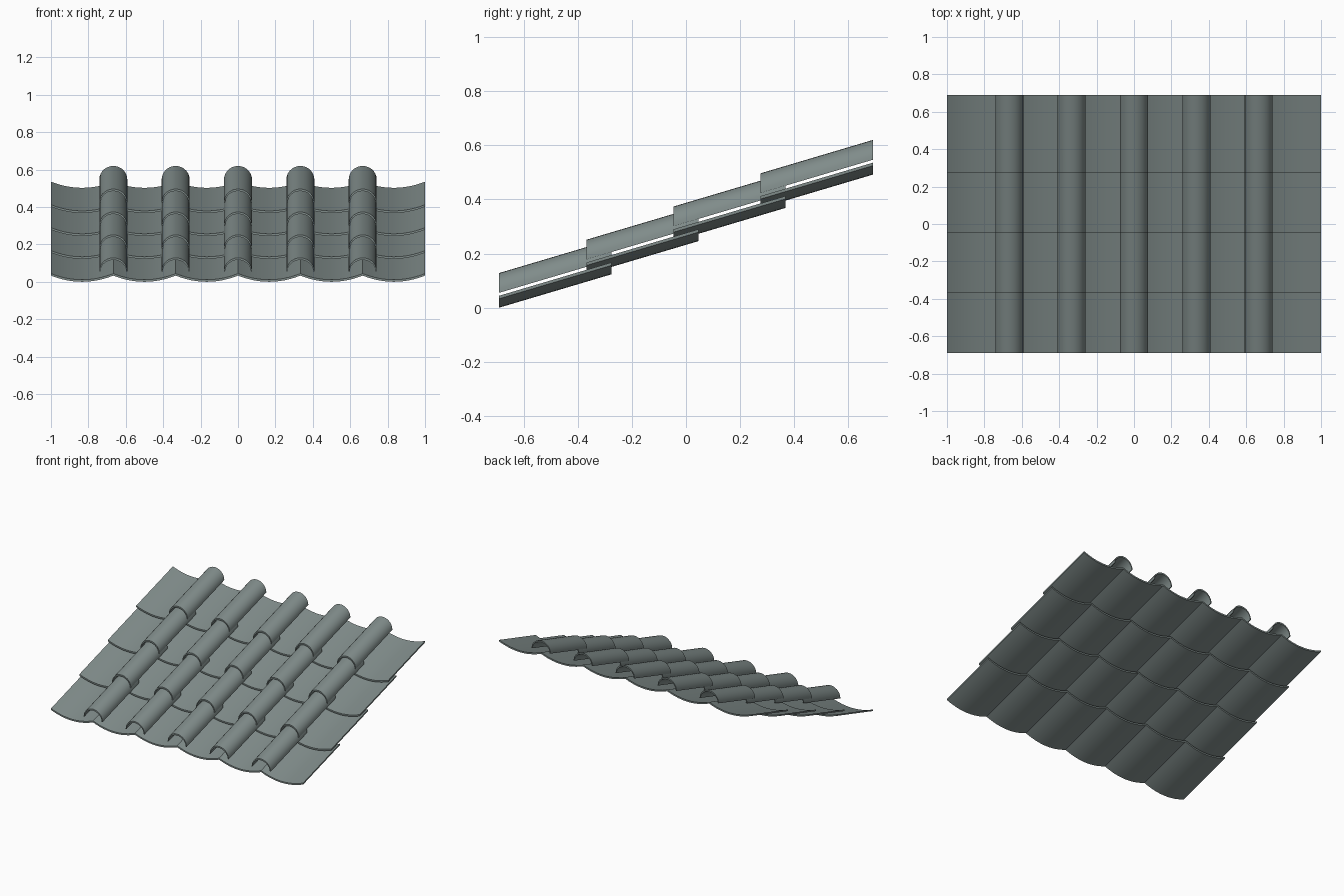
import bpy, bmesh, math

if "Cube" in bpy.data.objects:
    bpy.data.objects.remove(bpy.data.objects["Cube"])

# Layout of the roof section
ROWS, PANS = 4, 6
PAN_W = 2 / PANS
Y0, LENGTH, SLOPE = -0.69, 0.415, 0.297
STEP_Y, STEP_Z = 0.3217, 0.1227

slate = bpy.data.materials.new("grey_green_slate")
slate.diffuse_color = (0.216, 0.262, 0.255, 1)
slate.use_nodes = True
slate.node_tree.nodes["Principled BSDF"].inputs["Base Color"].default_value = slate.diffuse_color


def make_tile(name, outline, x, row):
    """Sweep a closed x/z outline up the slope to make one tile."""
    y, z = Y0 + row * STEP_Y, row * STEP_Z
    bm = bmesh.new()
    low = [bm.verts.new((x + px, y, z + pz)) for px, pz in outline]
    face = bm.faces.new(low)
    extruded = bmesh.ops.extrude_face_region(bm, geom=[face])
    top = [g for g in extruded["geom"] if isinstance(g, bmesh.types.BMVert)]
    bmesh.ops.translate(bm, verts=top, vec=(0, LENGTH, LENGTH * SLOPE))
    bmesh.ops.recalc_face_normals(bm, faces=bm.faces)
    mesh = bpy.data.meshes.new(name)
    bm.to_mesh(mesh)
    bm.free()
    mesh.materials.append(slate)
    obj = bpy.data.objects.new(name, mesh)
    bpy.context.collection.objects.link(obj)
    bpy.ops.object.select_all(action='DESELECT')
    obj.select_set(True)
    bpy.context.view_layer.objects.active = obj
    bpy.ops.object.shade_smooth_by_angle(angle=math.radians(35))


def pan_outline(n=12, sag=0.033, thick=0.011):
    """Shallow trough with an even thickness."""
    ts = [2 * i / n - 1 for i in range(n + 1)]
    under = [(t * PAN_W / 2, sag * t * t) for t in ts]
    return under + [(px, pz + thick) for px, pz in reversed(under)]


def cap_outline(n=14, base=0.055):
    """Half-round arch, hollow beneath, thinner at its feet."""
    def arc(rx, rz):
        return [(rx * math.cos(math.pi * i / n), base + rz * math.sin(math.pi * i / n))
                for i in range(n + 1)]
    return arc(0.075, 0.073) + arc(0.069, 0.062)[::-1]


for row in range(ROWS):
    # Trough tiles side by side
    for i in range(PANS):
        make_tile("pan_tile", pan_outline(), -1 + (i + 0.5) * PAN_W, row)
    # Arched tiles over the joints
    for i in range(1, PANS):
        make_tile("cap_tile", cap_outline(), -1 + i * PAN_W, row)
